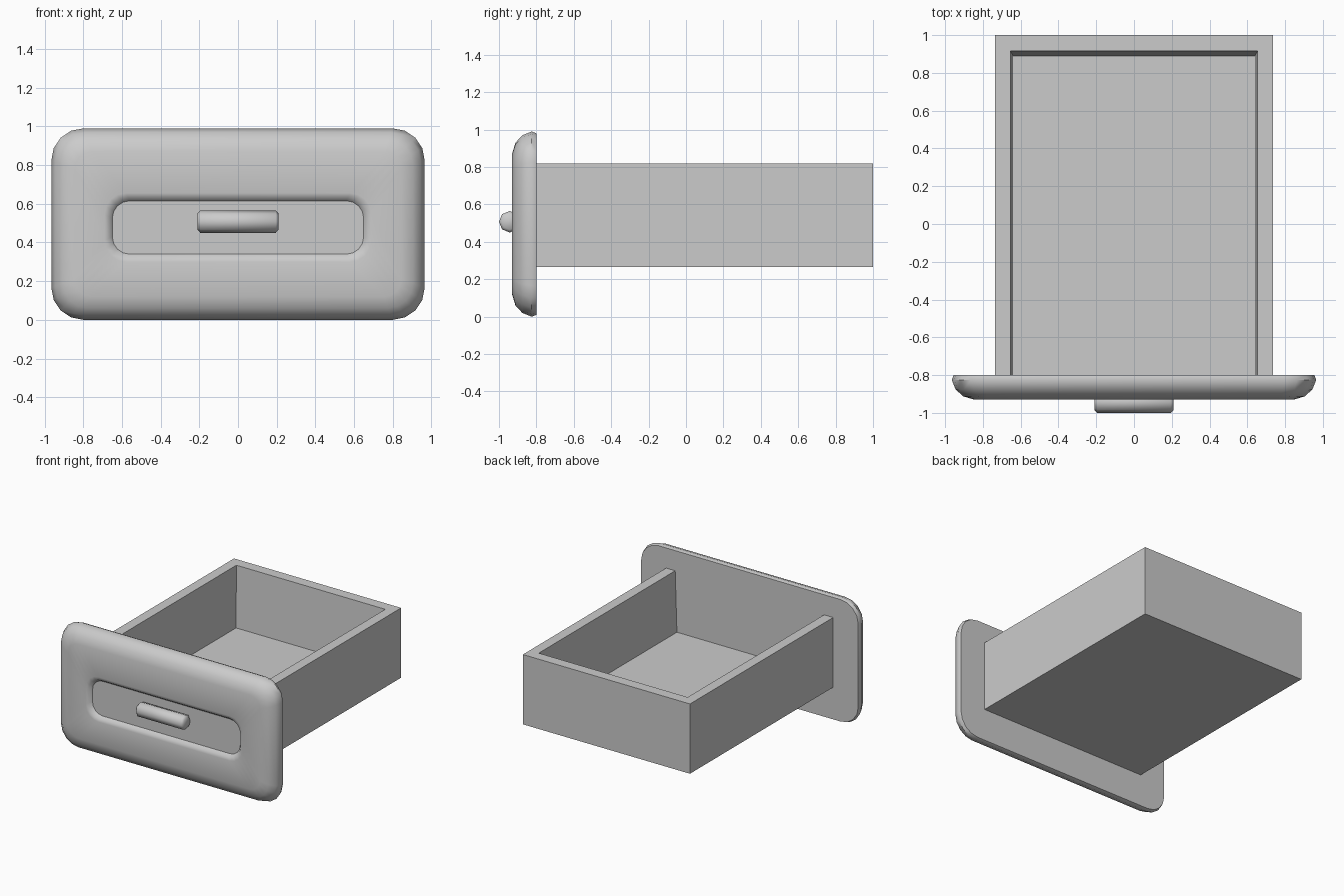
import bpy, bmesh, math

cube = bpy.data.objects.get("Cube")
if cube:
    bpy.data.objects.remove(cube)

grey = bpy.data.materials.new("plain grey")
grey.use_nodes = True
COLOR = (0.6, 0.6, 0.6, 1)
grey.diffuse_color = COLOR
grey.node_tree.nodes["Principled BSDF"].inputs["Base Color"].default_value = COLOR


def finish(name, bm, smooth=None):
    bmesh.ops.recalc_face_normals(bm, faces=bm.faces)
    mesh = bpy.data.meshes.new(name)
    bm.to_mesh(mesh)
    bm.free()
    mesh.materials.append(grey)
    obj = bpy.data.objects.new(name, mesh)
    bpy.context.collection.objects.link(obj)
    if smooth:
        bpy.ops.object.select_all(action='DESELECT')
        obj.select_set(True)
        bpy.context.view_layer.objects.active = obj
        bpy.ops.object.shade_smooth_by_angle(angle=math.radians(smooth))
    return obj


def loft(bm, loops):
    """Skin closed point loops in order and cap both ends."""
    rings = [[bm.verts.new(p) for p in loop] for loop in loops]
    n = len(rings[0])
    for a, b in zip(rings, rings[1:]):
        for i in range(n):
            j = (i + 1) % n
            bm.faces.new((a[i], a[j], b[j], b[i]))
    bm.faces.new(rings[0])
    bm.faces.new(rings[-1])


def rounded_rect(half_w, half_h, radius, y, cz, segments=4):
    points = []
    for k, (sx, sz) in enumerate([(1, 1), (-1, 1), (-1, -1), (1, -1)]):
        for s in range(segments + 1):
            a = (k + s / segments) * math.pi / 2
            points.append((sx * (half_w - radius) + radius * math.cos(a), y,
                           cz + sz * (half_h - radius) + radius * math.sin(a)))
    return points


# Front panel: rounded outer edge, then a softened rim down into the recess
MID, RECESS = 0.495, 0.4775
panel = [
    (0.955, 0.485, 0.155, -0.80, MID),
    (0.965, 0.495, 0.165, -0.825, MID),
    (0.945, 0.475, 0.155, -0.875, MID),
    (0.905, 0.435, 0.13, -0.912, MID),
    (0.845, 0.375, 0.09, -0.93, MID),
    (0.69, 0.178, 0.11, -0.93, RECESS),
    (0.668, 0.156, 0.10, -0.924, RECESS),
    (0.65, 0.138, 0.09, -0.90, RECESS),
]
bm = bmesh.new()
loft(bm, [rounded_rect(*ring) for ring in panel])
finish("front_panel", bm, 45)

# Handle: eight-sided bar with softened ends
bm = bmesh.new()
sections = [(-0.21, 0.042), (-0.195, 0.0575), (0.195, 0.0575), (0.21, 0.042)]
loft(bm, [[(x, -0.9425 + r * math.cos(i * math.pi / 4),
            0.5075 + r * math.sin(i * math.pi / 4)) for i in range(8)]
          for x, r in sections])
finish("handle", bm, 50)


# Drawer box: one block with a slightly tapered cavity, closed by the panel
def rect(half_w, y0, y1, z):
    return [(-half_w, y0, z), (half_w, y0, z), (half_w, y1, z), (-half_w, y1, z)]


TOP, FLOOR, FRONT = 0.82, 0.335, -0.80
bm = bmesh.new()
loft(bm, [rect(0.735, FRONT, 1, 0.265), rect(0.735, FRONT, 1, TOP),
          rect(0.655, FRONT, 0.915, TOP), rect(0.64, FRONT, 0.89, FLOOR)])
finish("drawer_box", bm)
